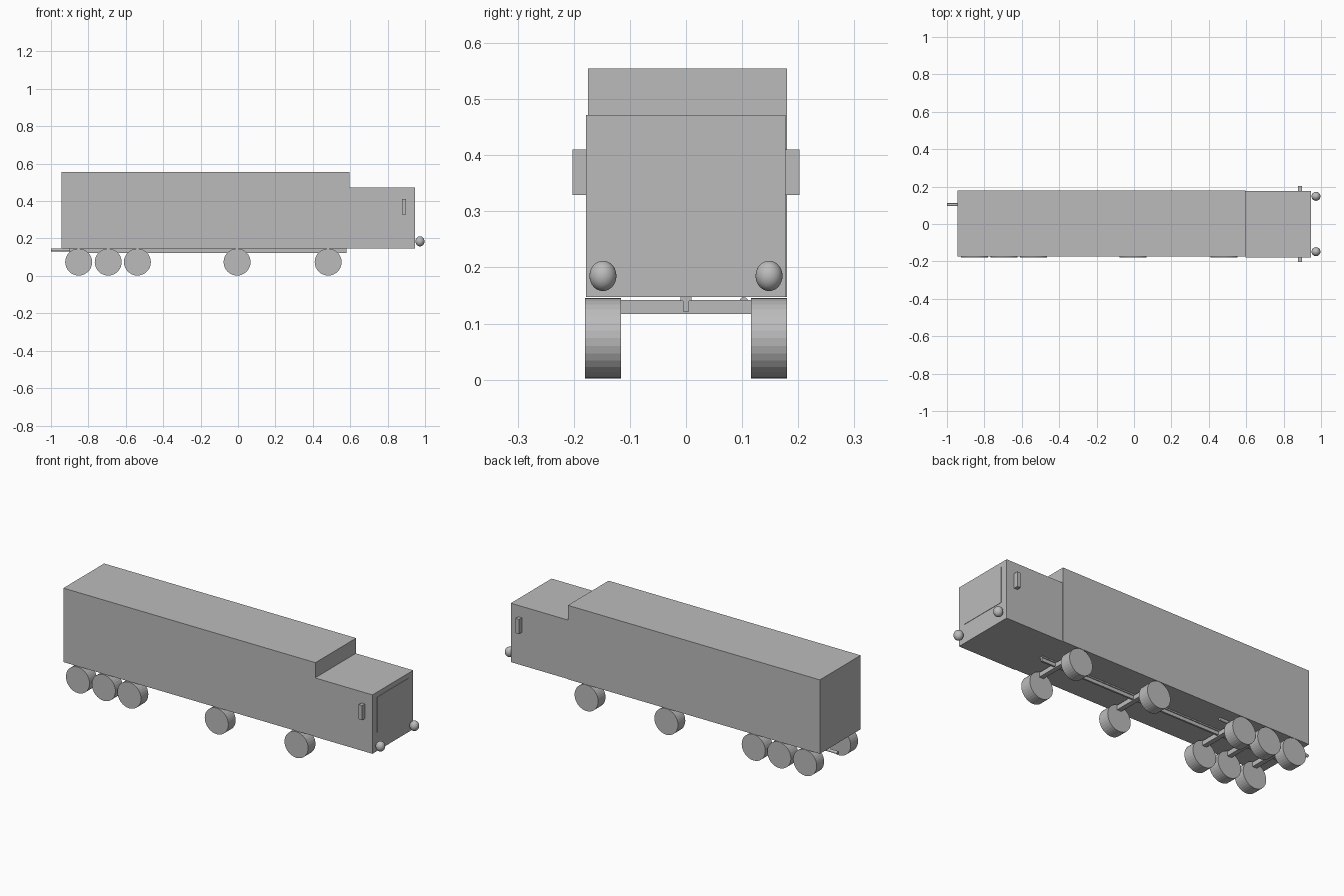
import bpy, math

if "Cube" in bpy.data.objects:
    bpy.data.objects.remove(bpy.data.objects["Cube"])

grey = bpy.data.materials.new("plain grey")
grey.diffuse_color = (0.5, 0.5, 0.5, 1)
grey.use_nodes = True
grey.node_tree.nodes["Principled BSDF"].inputs["Base Color"].default_value = grey.diffuse_color


def finish(name):
    ob = bpy.context.object
    ob.name = name
    ob.data.materials.append(grey)
    return ob


def box(name, x0, x1, y0, y1, z0, z1):
    bpy.ops.mesh.primitive_cube_add(
        size=1, location=((x0 + x1) / 2, (y0 + y1) / 2, (z0 + z1) / 2))
    bpy.context.object.scale = (x1 - x0, y1 - y0, z1 - z0)
    return finish(name)


def cylinder(name, loc, radius, depth, rot):
    bpy.ops.mesh.primitive_cylinder_add(
        vertices=32, radius=radius, depth=depth, location=loc, rotation=rot)
    return finish(name)


# Body
box("cargo_box", -0.943, 0.595, -0.175, 0.18, 0.147, 0.555)
box("cab", 0.595, 0.945, -0.178, 0.177, 0.147, 0.472)
box("windshield", 0.942, 0.947, -0.138, 0.139, 0.25, 0.445)

# Mirrors and headlights on both sides
for side, s in (("front", -1), ("back", 1)):
    ys = sorted((s * 0.17, s * 0.202))
    box("mirror_" + side, 0.878, 0.899, ys[0], ys[1], 0.329, 0.410)
    bpy.ops.mesh.primitive_uv_sphere_add(
        segments=32, ring_count=16, radius=1, location=(0.973, s * 0.148, 0.185))
    bpy.context.object.scale = (0.024, 0.024, 0.027)
    finish("headlight_" + side)
    bpy.ops.object.shade_smooth_by_angle()

# Wheels and axles
for i, x in enumerate((-0.852, -0.694, -0.538, -0.005, 0.482)):
    for side, s in (("front", -1), ("back", 1)):
        cylinder(f"wheel_{side}_{i}", (x, s * 0.148, 0.074), 0.072, 0.064,
                 (math.pi / 2, 0, 0))
    box(f"axle_{i}", x - 0.013, x + 0.013, -0.117, 0.117, 0.117, 0.142)

# T-shaped centre beam under the body
box("chassis_flange", -0.9, 0.58, -0.010, 0.010, 0.140, 0.148)
box("chassis_web", -0.9, 0.58, -0.005, 0.005, 0.122, 0.141)

# Exhaust pipe out of the rear
cylinder("exhaust_pipe", (-0.725, 0.103, 0.139), 0.008, 0.55, (0, math.pi / 2, 0))
